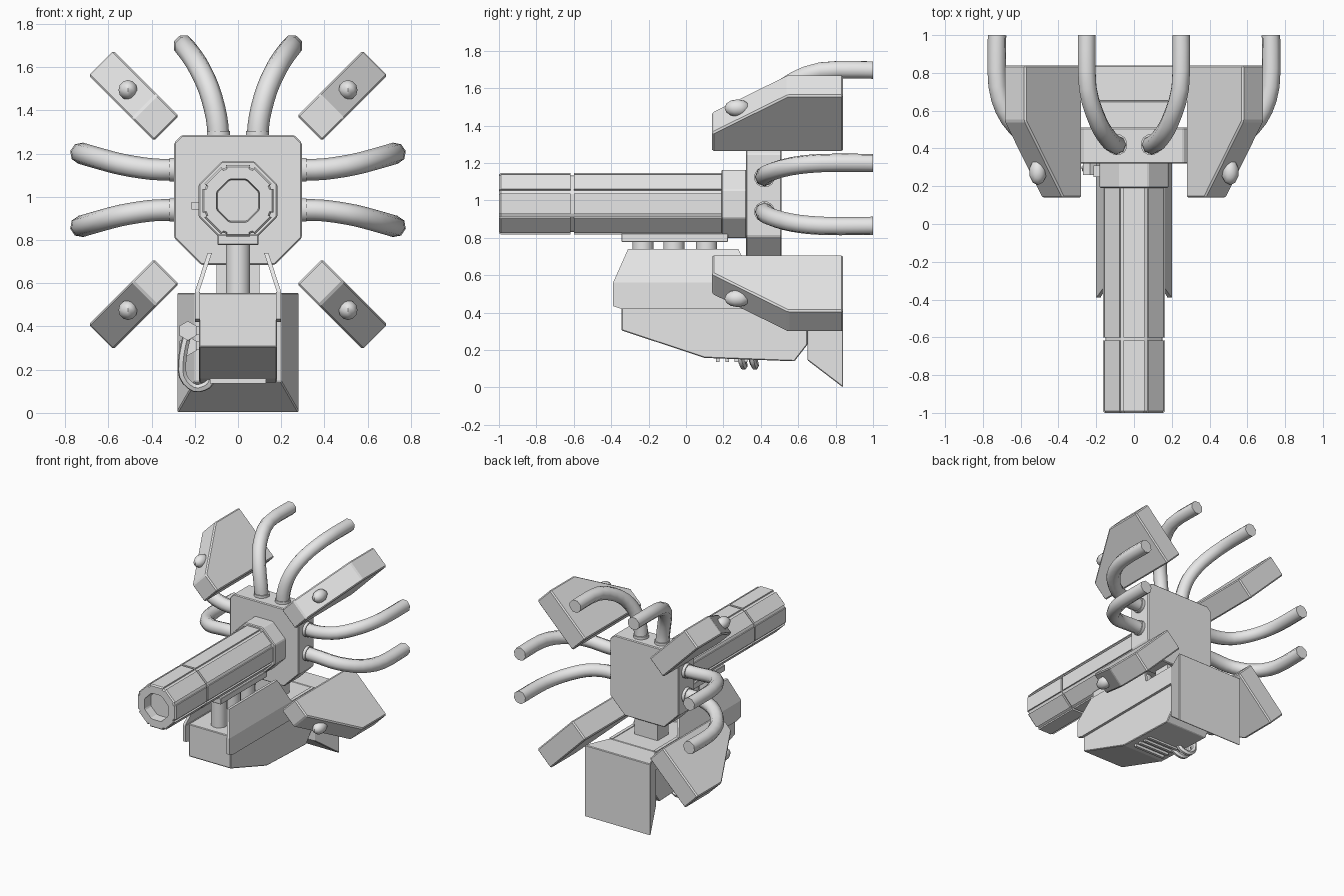
import bpy, bmesh, math
from mathutils import Vector, Matrix

if "Cube" in bpy.data.objects:
    bpy.data.objects.remove(bpy.data.objects["Cube"])

grey = bpy.data.materials.new("light_grey")
grey.diffuse_color = (0.8, 0.8, 0.8, 1)
grey.use_nodes = True
grey.node_tree.nodes["Principled BSDF"].inputs["Base Color"].default_value = grey.diffuse_color
AXIS_Z = 0.982


def finish(name, bm, bevel=0.0, smooth=0):
    bmesh.ops.recalc_face_normals(bm, faces=bm.faces)
    me = bpy.data.meshes.new(name)
    bm.to_mesh(me)
    bm.free()
    me.materials.append(grey)
    ob = bpy.data.objects.new(name, me)
    bpy.context.collection.objects.link(ob)
    if smooth:
        bpy.ops.object.select_all(action='DESELECT')
        ob.select_set(True)
        bpy.context.view_layer.objects.active = ob
        bpy.ops.object.shade_smooth_by_angle(angle=math.radians(smooth))
    if bevel:
        m = ob.modifiers.new("edge", 'BEVEL')
        m.width, m.segments = bevel, 1
        m.limit_method, m.angle_limit = 'ANGLE', math.radians(30)
    return ob


def loft(name, rings, **kw):
    """Skin rings of equal point count and cap both ends."""
    bm = bmesh.new()
    vs = [[bm.verts.new(p) for p in r] for r in rings]
    n = len(vs[0])
    for a, b in zip(vs, vs[1:]):
        for i in range(n):
            bm.faces.new((a[i], a[(i + 1) % n], b[(i + 1) % n], b[i]))
    bm.faces.new(vs[0])
    bm.faces.new(vs[-1])
    return finish(name, bm, **kw)


def prism(name, pts, origin, u, v, w, **kw):
    """Extrude a 2D profile in the u-v plane along w."""
    o, u, v, w = map(Vector, (origin, u, v, w))
    ring = [o + u * a + v * b for a, b in pts]
    return loft(name, [ring, [p + w for p in ring]], **kw)


def box(name, lo, hi, **kw):
    pts = [(lo[0], lo[1]), (hi[0], lo[1]), (hi[0], hi[1]), (lo[0], hi[1])]
    return prism(name, pts, (0, 0, lo[2]), (1, 0, 0), (0, 1, 0), (0, 0, hi[2] - lo[2]), **kw)


def side_profile(name, pts, x0, x1, lean=0, **kw):
    return prism(name, pts, (x0, 0, 0), (0, 1, 0), (lean, 0, 1), (x1 - x0, 0, 0), **kw)


def rod(name, a, b, r, sides=12, smooth=40):
    a, b = Vector(a), Vector(b)
    q = (b - a).to_track_quat('Z', 'Y')
    ring = [q @ Vector((r * math.cos(t), r * math.sin(t), 0))
            for t in (2 * math.pi * (i + .5) / sides for i in range(sides))]
    return loft(name, [[a + p for p in ring], [b + p for p in ring]], smooth=smooth)


def tube(name, pts, r, sides=8, steps=3):
    """Round tube along a smooth path through the points."""
    P = [Vector(p) for p in pts]
    path = []
    for i in range(len(P) - 1):
        p0, p1, p2, p3 = P[max(i - 1, 0)], P[i], P[i + 1], P[min(i + 2, len(P) - 1)]
        for k in range(steps):
            t = k / steps
            path.append(.5 * (2 * p1 + (p2 - p0) * t + (2 * p0 - 5 * p1 + 4 * p2 - p3) * t * t
                              + (3 * p1 - p0 - 3 * p2 + p3) * t ** 3))
    path.append(P[-1])
    d = (path[1] - path[0]).normalized()
    n = d.orthogonal().normalized()
    rings = []
    for i, p in enumerate(path):
        nd = (path[min(i + 1, len(path) - 1)] - path[max(i - 1, 0)]).normalized()
        n = d.rotation_difference(nd) @ n
        d = nd
        m = d.cross(n)
        rings.append([p + r * (n * math.cos(a) + m * math.sin(a))
                      for a in (2 * math.pi * k / sides for k in range(sides))])
    return loft(name, rings, smooth=50)


# Central block with clipped corners
half = [(.17, .685), (.295, .81), (.295, 1.25), (.26, 1.285)]
prism("core_block", half + [(-x, z) for x, z in reversed(half)],
      (0, .32, 0), (1, 0, 0), (0, 0, 1), (0, .19, 0), bevel=.006)

# Barrel: eight panels with grooved corners, ring groove and bore
angles, radii = [], []
for k in range(8):
    for off, r in ((-19.2, .163), (-18.4, .174), (18.4, .174), (19.2, .163)):
        angles.append(math.radians(45 * k + off))
        radii.append(r)


def octagon(y, apothem):
    out = []
    for t in angles:
        loc = (t + math.pi / 8) % (math.pi / 4) - math.pi / 8
        r = apothem / math.cos(loc)
        out.append(Vector((r * math.sin(t), y, AXIS_Z + r * math.cos(t))))
    return out


def panels(y, s=1):
    return [Vector((s * r * math.sin(t), y, AXIS_Z + s * r * math.cos(t)))
            for t, r in zip(angles, radii)]


loft("barrel", [panels(.22), panels(-.6), octagon(-.6, .15), octagon(-.617, .15),
                panels(-.617), panels(-.99), panels(-1, .95), octagon(-1, .1), octagon(-.93, .095)])
ring = [(.182 / math.cos(math.pi / 8) * math.sin(math.pi / 8 + k * math.pi / 4),
         AXIS_Z + .182 / math.cos(math.pi / 8) * math.cos(math.pi / 8 + k * math.pi / 4))
        for k in range(8)]
prism("barrel_collar", ring, (0, .19, 0), (1, 0, 0), (0, 0, 1), (0, .135, 0), bevel=.006)
box("collar_latch", (-.215, .25, .94), (-.17, .31, .975))

# Under-barrel rail and support posts
box("barrel_rail", (-.095, -.345, .777), (.095, .225, .825), bevel=.004)
for y in (-.23, -.065, .11):
    rod("support_post", (0, y, .54), (0, y, .79), .058)
box("core_neck", (-.1, .36, .52), (.1, .49, .7))

# Lower body with sloped underside
side_profile("lower_body", [(-.345, .555), (-.345, .305), (.1, .158), (.58, .14),
                            (.65, .23), (.65, .555)], -.18, .18, bevel=.005)
for s in (-1, 1):
    side_profile("side_plate", [(-.39, .56), (-.39, .435), (-.345, .42), (.65, .42), (.65, .56)],
                 s * .175, s * .2)
    ob = side_profile("upper_side_plate", [(-.39, 0), (-.31, .18), (.28, .18), (.37, 0)],
                      s * .18, s * .2, lean=-s * .33)
    ob.location.z = .56
for i in range(4):
    box("underside_rib", (-.13, .16 + i * .05, .135), (.13, .18 + i * .05, .17))

# Flared rear counterweight
loft("rear_shroud", [[(-x, y, z), (x, y, z), (x, y, .555), (-x, y, .555)]
                     for x, y, z in ((.2, .65, .145), (.283, .84, 0))], bevel=.005)

# Diagonal fins with rivets on their sloped noses
fin = [(.468, .14), (.612, .14), (.895, .545), (.895, .84), (.468, .84)]
for sx in (-1, 1):
    for sz in (-1, 1):
        rad = Vector((sx, 0, sz)) / math.sqrt(2)
        tan = Vector((-sz, 0, sx)) / math.sqrt(2)
        prism("fin", fin, Vector((0, 0, .985)) - tan * .0815, rad, (0, 1, 0), tan * .163, bevel=.009)
        bm = bmesh.new()
        bmesh.ops.create_uvsphere(bm, u_segments=10, v_segments=6, radius=.046)
        bmesh.ops.scale(bm, vec=(1, 1.5, 1), verts=bm.verts)
        bmesh.ops.translate(bm, vec=Vector((0, .275, .985)) + rad * .72, verts=bm.verts)
        finish("fin_rivet", bm, smooth=40)

# Thick cables with sockets, swept backwards
side = [(.29, .42, .093), (.4, .42, .096), (.54, .45, .118), (.66, .56, .15),
        (.722, .73, .168), (.725, 1, .168)]
top = [(.09, .42, 1.27), (.1, .42, 1.37), (.135, .45, 1.5), (.19, .54, 1.615),
       (.245, .72, 1.692), (.25, 1, 1.697)]
for sx in (-1, 1):
    for sz in (-1, 1):
        tube("side_cable", [(sx * x, y, 1.032 + sz * z) for x, y, z in side], .05)
        z = 1.032 + sz * .093
        rod("side_socket", (sx * .285, .42, z), (sx * .318, .42, z), .056)
    tube("top_cable", [(sx * x, y, z) for x, y, z in top], .05)
    rod("top_socket", (sx * .09, .42, 1.275), (sx * .09, .42, 1.305), .056)

# Small looped hoses with hex fittings on the left flank
for y, z in ((.29, .38), (.35, .31)):
    tube("small_hose", [(-.23, y, z), (-.255, y, .27), (-.255, y + .01, .17),
                        (-.2, y + .02, .115), (-.14, y + .01, .13), (-.12, y, .17)], .02, sides=6)
    rod("hose_fitting", (-.232, y - .03, z), (-.232, y + .03, z), .045, sides=6, smooth=0)
    box("fitting_bracket", (-.24, y - .02, z - .02), (-.17, y + .02, z + .02))
